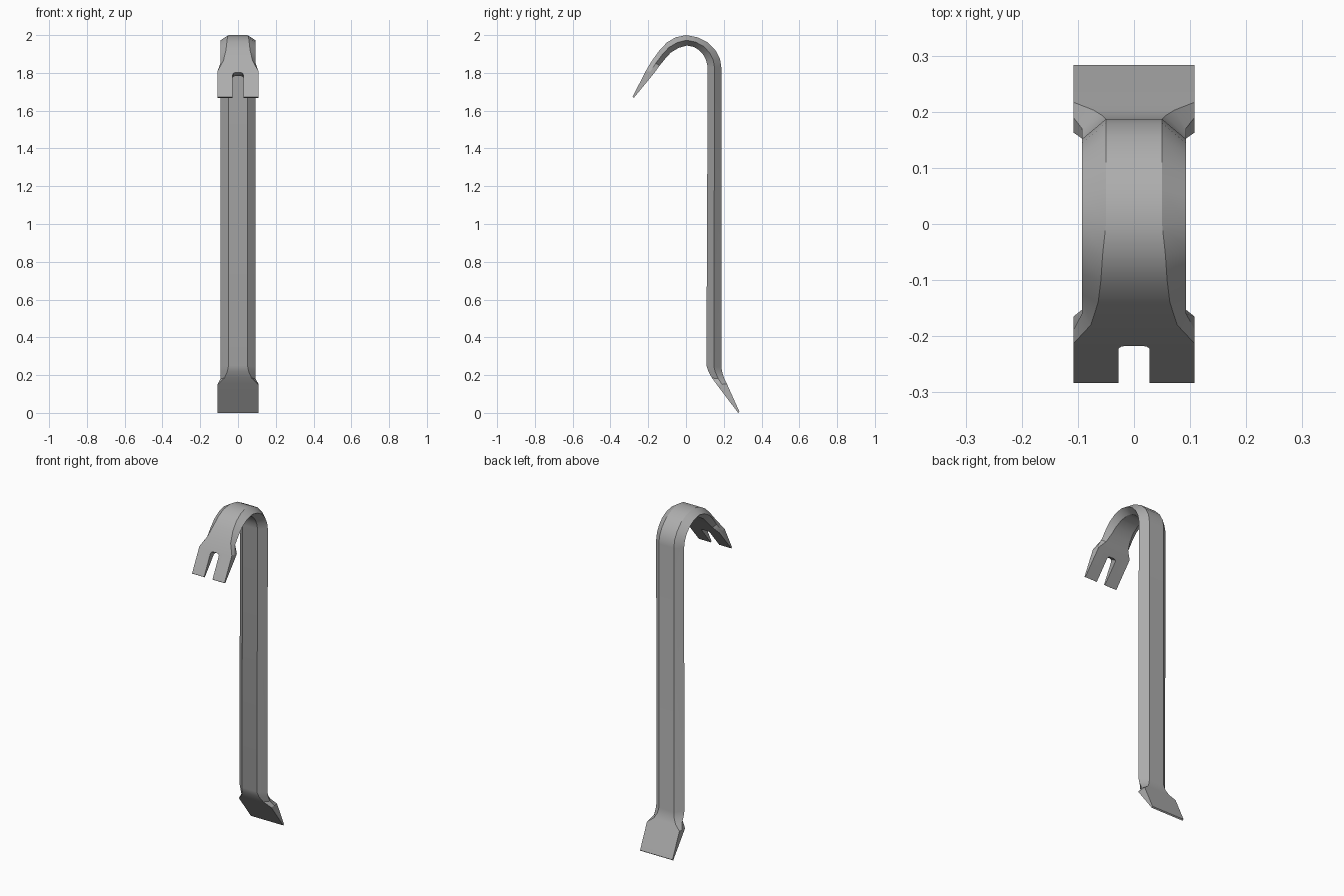
import bpy
import bmesh
from mathutils import Vector

# Remove the default cube
default_cube = bpy.data.objects.get("Cube")
if default_cube:
    bpy.data.objects.remove(default_cube, do_unlink=True)

STEEL = (0.42, 0.42, 0.42, 1.0)
BAR_HALF, BAR_FLAT = 0.093, 0.05     # half width of the hexagonal bar and of its flats
BLADE_HALF = 0.108                   # half width of both flattened ends


def make_material(name, color):
    mat = bpy.data.materials.new(name)
    mat.use_nodes = True
    mat.diffuse_color = color
    mat.node_tree.nodes["Principled BSDF"].inputs["Base Color"].default_value = color
    return mat


def mesh_object(name, bm):
    bmesh.ops.recalc_face_normals(bm, faces=bm.faces[:])
    mesh = bpy.data.meshes.new(name)
    bm.to_mesh(mesh)
    bm.free()
    obj = bpy.data.objects.new(name, mesh)
    bpy.context.collection.objects.link(obj)
    return obj


def loft(name, rings):
    """Skin equal rings of points into a closed solid."""
    bm = bmesh.new()
    loops = [[bm.verts.new(p) for p in ring] for ring in rings]
    count = len(loops[0])
    for a, b in zip(loops, loops[1:]):
        for i in range(count):
            j = (i + 1) % count
            bm.faces.new((a[i], a[j], b[j], b[i]))
    bm.faces.new(loops[0])
    bm.faces.new(loops[-1])
    return mesh_object(name, bm)


def hex_ring(outer, inner, half=BAR_HALF, flat=BAR_FLAT):
    """Hexagonal section between an outer and an inner (y, z) point."""
    mid = [(o + i) / 2 for o, i in zip(outer, inner)]
    return [(-flat, *outer), (flat, *outer), (half, *mid),
            (flat, *inner), (-flat, *inner), (-half, *mid)]


# Bar: chisel blade, shank, hook and claw in one sweep
sections = [
    hex_ring((.283, .006), (.276, 0), BLADE_HALF, BLADE_HALF),
    hex_ring((.217, .153), (.163, .15), BLADE_HALF, BLADE_HALF),
    hex_ring((.203, .18), (.138, .184), flat=.072),
    hex_ring((.193, .21), (.118, .22), flat=.056),
    hex_ring((.187, .24), (.108, .25)),
    # hook
    hex_ring((.187, 1.83), (.115, 1.83)),
    hex_ring((.18, 1.875), (.107, 1.865)),
    hex_ring((.156, 1.92), (.092, 1.895)),
    hex_ring((.117, 1.96), (.07, 1.92)),
    hex_ring((.063, 1.988), (.04, 1.938)),
    hex_ring((0, 2), (.005, 1.945)),
    hex_ring((-.055, 1.988), (-.04, 1.932), flat=.056),
    hex_ring((-.1, 1.962), (-.08, 1.908), flat=.059),
    hex_ring((-.14, 1.92), (-.11, 1.875), flat=.064),
    hex_ring((-.18, 1.865), (-.14, 1.838), flat=.077),
    # claw
    hex_ring((-.213, 1.81), (-.165, 1.803), BLADE_HALF, BLADE_HALF),
    hex_ring((-.283, 1.673), (-.276, 1.668), BLADE_HALF, BLADE_HALF),
]
bar = loft("pry_bar", sections)

# Slot cutter: round-cornered notch running square through the claw
down = Vector((0, -.07, -.138)).normalized()
through = Vector((0, -down.z, down.y))
top = Vector((0, -.217, 1.802))
profile = [(-.028, .25), (-.028, .012), (-.023, .003), (-.012, 0),
           (.012, 0), (.023, .003), (.028, .012), (.028, .25)]
cutter = loft("slot_cutter", [
    [top + Vector((x, 0, 0)) + down * d + through * side for x, d in profile]
    for side in (-.1, .1)])
cutter.hide_render = True

# Cut the nail slot, then drop the cutter
bpy.ops.object.select_all(action="DESELECT")
bar.select_set(True)
bpy.context.view_layer.objects.active = bar
cut = bar.modifiers.new("nail_slot", "BOOLEAN")
cut.operation = "DIFFERENCE"
cut.solver = "EXACT"
cut.object = cutter
bpy.ops.object.modifier_apply(modifier=cut.name)
bpy.data.objects.remove(cutter, do_unlink=True)

# Finish
bar.data.materials.clear()
bar.data.materials.append(make_material("steel_grey", STEEL))
bpy.ops.object.shade_smooth_by_angle(angle=0.52)
